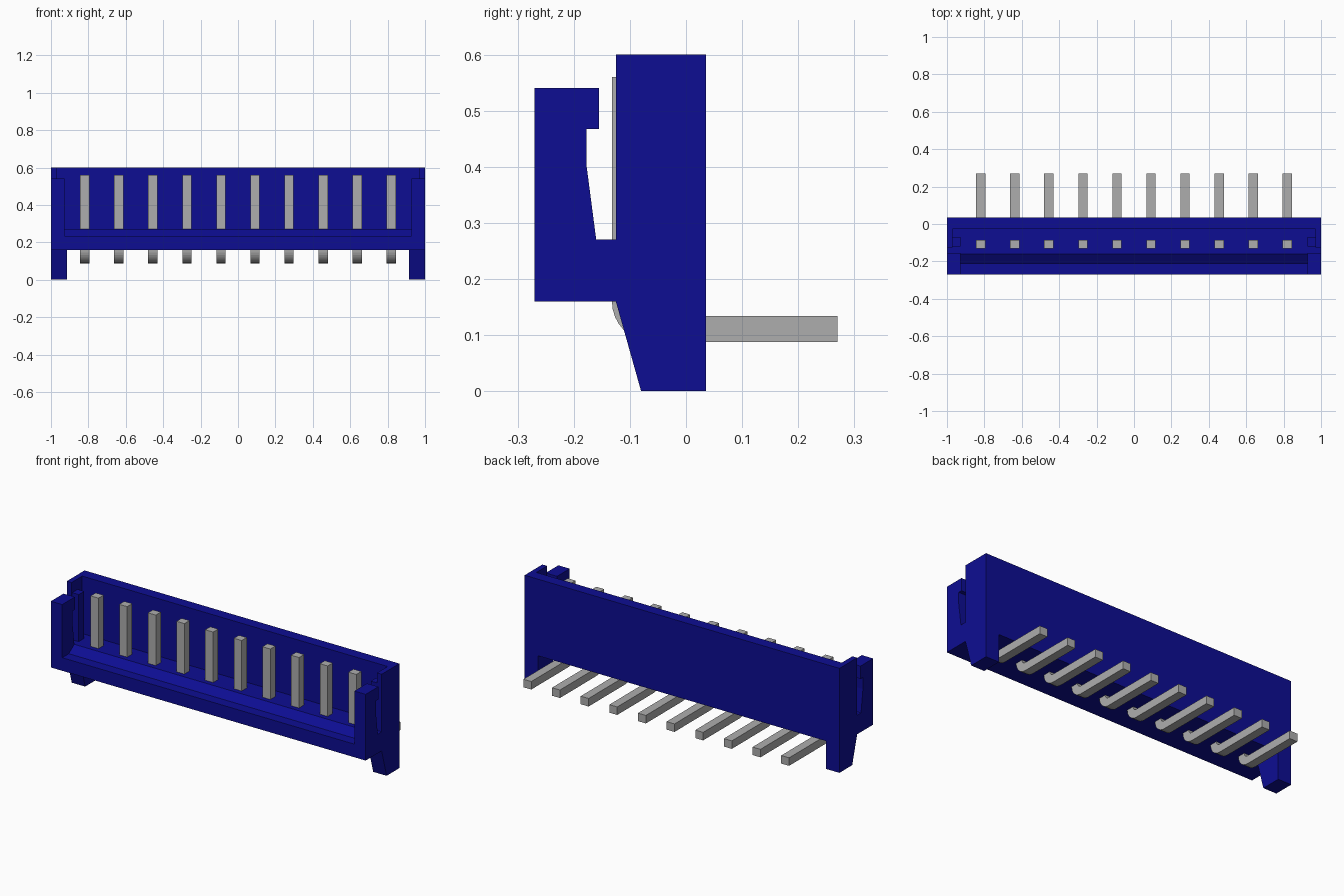
import bpy
import math

cube = bpy.data.objects.get("Cube")
if cube:
    bpy.data.objects.remove(cube, do_unlink=True)


def material(name, rgb):
    mat = bpy.data.materials.new(name)
    mat.use_nodes = True
    color = (*rgb, 1)
    mat.diffuse_color = color
    mat.node_tree.nodes["Principled BSDF"].inputs["Base Color"].default_value = color
    return mat


blue = material("deep blue plastic", (0.004, 0.004, 0.29))
grey = material("grey metal", (0.42, 0.42, 0.42))


def extrude(name, profile, x0, x1, mat):
    """Extrude a (y, z) outline from x0 to x1."""
    n = len(profile)
    verts = [(x, y, z) for x in (x0, x1) for y, z in profile]
    faces = [tuple(range(n))[::-1], tuple(range(n, 2 * n))]
    faces += [(i, (i + 1) % n, (i + 1) % n + n, i + n) for i in range(n)]
    area = sum(a[0] * b[1] - b[0] * a[1]
               for a, b in zip(profile, profile[1:] + profile[:1]))
    if area < 0:
        faces = [f[::-1] for f in faces]
    mesh = bpy.data.meshes.new(name)
    mesh.from_pydata(verts, [], faces)
    mesh.materials.append(mat)
    obj = bpy.data.objects.new(name, mesh)
    bpy.context.collection.objects.link(obj)
    return obj


def rect(y0, y1, z0, z1):
    return [(y0, z0), (y1, z0), (y1, z1), (y0, z1)]


BACK, FRONT, BASE, FLOOR, TOP = 0.036, -0.27, 0.16, 0.27, 0.6

# Back wall, floor and sloped front lip
extrude("housing_body", [(FRONT, BASE), (BACK, BASE), (BACK, TOP), (-0.028, TOP),
                         (-0.028, FLOOR), (-0.16, FLOOR), (-0.21, 0.235),
                         (FRONT, 0.235)], -1, 1, blue)

# End walls, latch arms, guide ribs and feet
arm = [(FRONT, 0.235), (-0.21, 0.235), (-0.16, FLOOR), (-0.177, 0.4),
       (-0.177, 0.467), (-0.155, 0.467), (-0.155, 0.54), (FRONT, 0.54)]
foot = [(-0.125, BASE), (-0.08, 0), (BACK, 0), (BACK, BASE)]
end_parts = [
    ("end_wall", rect(-0.125, -0.028, FLOOR, TOP), 0.97, 1),
    ("latch_arm", arm, 0.928, 1),
    ("guide_rib", rect(-0.12, -0.07, FLOOR, 0.54), 0.928, 0.97),
    ("foot", foot, 0.915, 1),
]
for side, label in ((1, "left"), (-1, "right")):
    for name, profile, inner, outer in end_parts:
        a, b = sorted((side * inner, side * outer))
        extrude(f"{label}_{name}", profile, a, b, blue)

# Bent contact pins
CY, CZ, R_OUT, R_IN = -0.06, 0.16, 0.072, 0.026
angles = [math.pi + i * math.pi / 16 for i in range(9)]


def arc(radius):
    return [(CY + radius * math.cos(a), CZ + radius * math.sin(a)) for a in angles]


pin = ([(CY - R_OUT, 0.56)] + arc(R_OUT) + [(0.27, CZ - R_OUT), (0.27, CZ - R_IN)]
       + arc(R_IN)[::-1] + [(CY - R_IN, 0.56)])
for i in range(10):
    x = (i - 4.5) * 0.182
    extrude(f"pin_{i + 1}", pin, x - 0.025, x + 0.025, grey)
